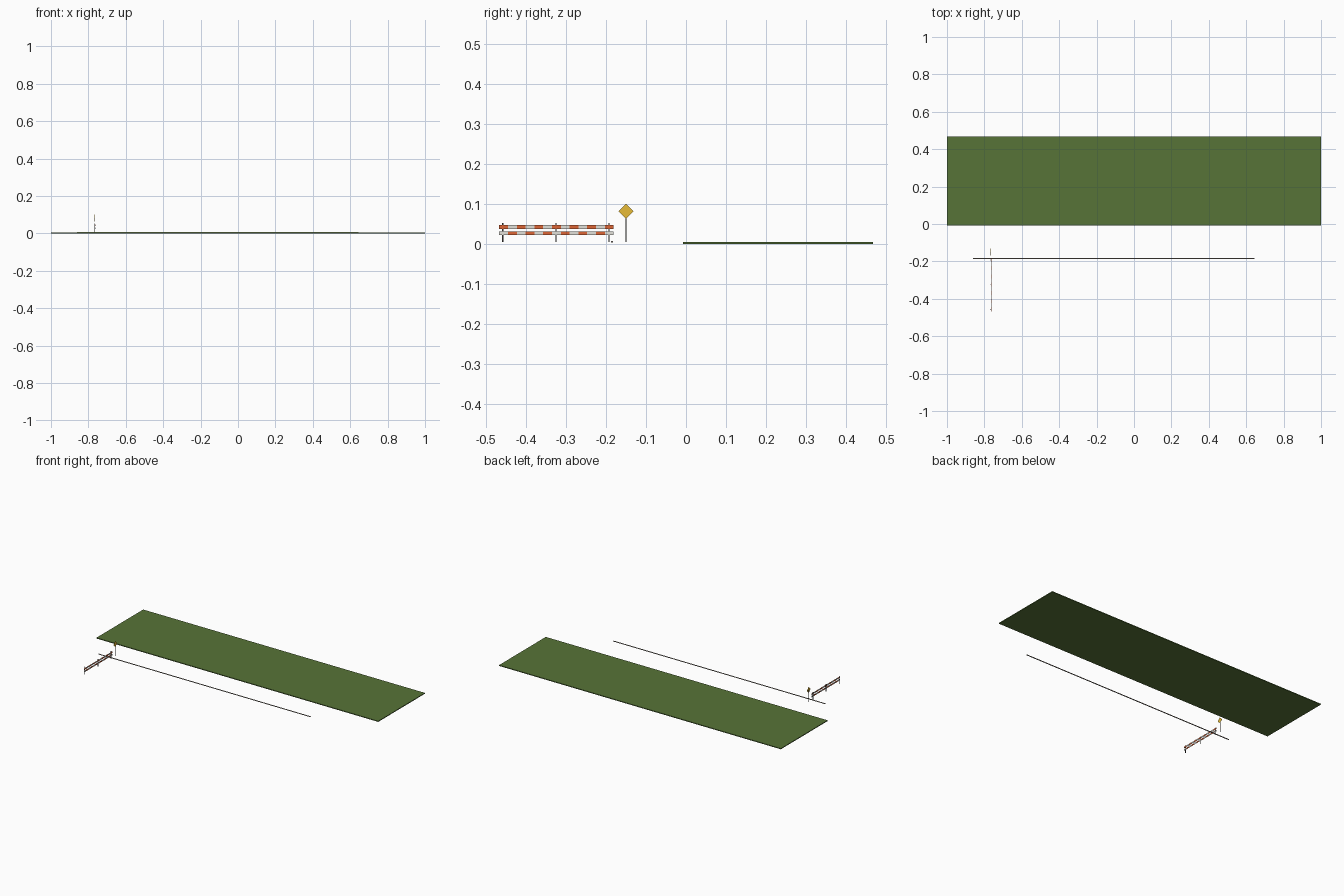
import bpy, bmesh, math
from mathutils import Matrix

if "Cube" in bpy.data.objects:
    bpy.data.objects.remove(bpy.data.objects["Cube"])


def mat(name, r, g, b):
    m = bpy.data.materials.new(name)
    m.diffuse_color = (r, g, b, 1)
    m.use_nodes = True
    m.node_tree.nodes["Principled BSDF"].inputs["Base Color"].default_value = m.diffuse_color
    return m


GRASS = mat("grass_green", 0.095, 0.175, 0.038)
ORANGE = mat("barrier_orange", 0.72, 0.13, 0.035)
WHITE = mat("barrier_white", 0.76, 0.75, 0.70)
STEEL = mat("dark_steel", 0.06, 0.055, 0.05)
YELLOW = mat("sign_yellow", 0.80, 0.50, 0.04)
KERB = mat("kerb_concrete", 0.38, 0.34, 0.29)


def finish(name, bm, mats):
    me = bpy.data.meshes.new(name)
    bmesh.ops.recalc_face_normals(bm, faces=bm.faces)
    bm.to_mesh(me)
    bm.free()
    for m in mats:
        me.materials.append(m)
    ob = bpy.data.objects.new(name, me)
    bpy.context.collection.objects.link(ob)
    return ob


def box(name, lo, hi, m):
    bm = bmesh.new()
    size = [b - a for a, b in zip(lo, hi)]
    mid = [(a + b) / 2 for a, b in zip(lo, hi)]
    bmesh.ops.create_cube(bm, size=1, matrix=Matrix.Translation(mid) @ Matrix.Diagonal((*size, 1)))
    return finish(name, bm, [m])


G = 0.005   # height the roadside parts stand at
X = -0.765  # line of the barrier and sign

# grass verge and the thin kerb strip in front of it
box("grass_verge", (-1, -0.007, 0), (1, 0.467, 0.005), GRASS)
box("kerb_strip", (-0.86, -0.187, 0.004), (0.645, -0.182, 0.0075), KERB)


def striped_board(name, z0, z1, first):
    """Board cut into equal bands along y, alternating two colours."""
    n, y0, y1 = 13, -0.467, -0.181
    bm = bmesh.new()
    size = (0.002, y1 - y0, z1 - z0)
    mid = (X + 0.001, (y0 + y1) / 2, (z0 + z1) / 2)
    bmesh.ops.create_cube(bm, size=1, matrix=Matrix.Translation(mid) @ Matrix.Diagonal((*size, 1)))
    step = (y1 - y0) / n
    for i in range(1, n):
        bmesh.ops.bisect_plane(bm, geom=bm.verts[:] + bm.edges[:] + bm.faces[:], dist=1e-6,
                               plane_co=(0, y0 + i * step, 0), plane_no=(0, 1, 0))
    for f in bm.faces:
        k = min(n - 1, max(0, int((f.calc_center_median().y - y0) / step)))
        f.material_index = (k + first) % 2
    return finish(name, bm, [ORANGE, WHITE])


# road barrier: two striped boards on three posts
striped_board("barrier_board_upper", 0.038, 0.047, 0)
striped_board("barrier_board_lower", 0.0225, 0.0315, 1)
for i, y in enumerate((-0.4575, -0.325, -0.1925)):
    box(f"barrier_post_{i + 1}", (X - 0.003, y - 0.0018, G), (X, y + 0.0018, 0.053), STEEL)

# diamond warning sign on a thin post
SY, SZ = -0.15, 0.082
box("sign_post", (X - 0.003, SY - 0.001, G), (X - 0.001, SY + 0.001, SZ), STEEL)
side = 0.0185 * math.sqrt(2)
bm = bmesh.new()
bmesh.ops.create_cube(bm, size=1, matrix=Matrix.Translation((X - 0.0003, SY, SZ))
                      @ Matrix.Rotation(math.pi / 4, 4, 'X')
                      @ Matrix.Diagonal((0.0014, side, side, 1)))
finish("sign_plate", bm, [YELLOW])
